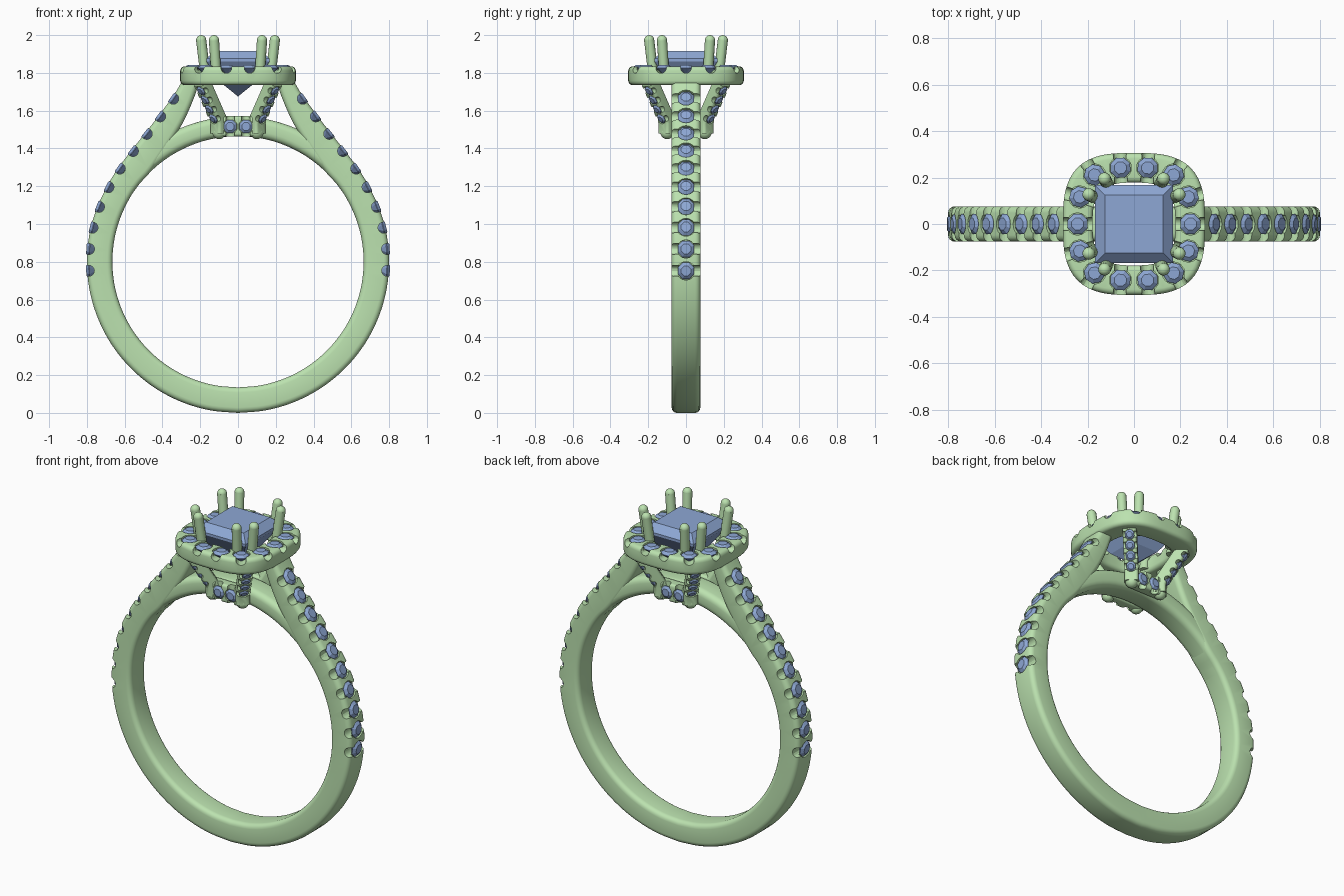
import bpy, bmesh
from math import sin, cos, pi, radians
from mathutils import Vector, Matrix

if "Cube" in bpy.data.objects:
    bpy.data.objects.remove(bpy.data.objects["Cube"])

X, Y, Z = Vector((1, 0, 0)), Vector((0, 1, 0)), Vector((0, 0, 1))


def material(name, color):
    m = bpy.data.materials.new(name)
    m.diffuse_color = color
    m.use_nodes = True
    m.node_tree.nodes["Principled BSDF"].inputs["Base Color"].default_value = m.diffuse_color
    return m


METAL = material("metal", (0.50, 0.76, 0.43, 1))
GEM = material("gem", (0.27, 0.39, 0.66, 1))


def finish(bm, name, mat=None, smooth=True):
    bmesh.ops.recalc_face_normals(bm, faces=bm.faces)
    me = bpy.data.meshes.new(name)
    bm.to_mesh(me)
    bm.free()
    ob = bpy.data.objects.new(name, me)
    bpy.context.collection.objects.link(ob)
    if mat:
        me.materials.append(mat)
    if smooth:
        shade(ob)
    return ob


def activate(ob):
    bpy.ops.object.select_all(action='DESELECT')
    ob.select_set(True)
    bpy.context.view_layer.objects.active = ob


def shade(ob):
    activate(ob)
    bpy.ops.object.shade_smooth_by_angle(angle=radians(35))


def loft(bm, rails, axis, half, rad, closed=False):
    """Rounded-rectangle bar between inner and outer rail points; axis gives its width."""
    rings = []
    for i, o in rails:
        mid, d, h = (i + o) / 2, (o - i).normalized(), (o - i).length / 2
        ring = []
        for q, (su, sv) in enumerate(((1, 1), (-1, 1), (-1, -1), (1, -1))):
            for k in range(5):
                a = q * pi / 2 + k * pi / 8
                ring.append(bm.verts.new(mid + d * (su * (h - rad) + rad * cos(a))
                                         + axis * (sv * (half - rad) + rad * sin(a))))
        rings.append(ring)
    n = len(rings[0])
    for a, b in zip(rings, rings[1:] + (rings[:1] if closed else [])):
        for k in range(n):
            bm.faces.new((a[k], a[(k + 1) % n], b[(k + 1) % n], b[k]))
    if not closed:
        bm.faces.new(rings[0])
        bm.faces.new(rings[-1])


def rod(bm, a, b, r, seg=16):
    d = b - a
    m = Matrix.Translation((a + b) / 2) @ d.to_track_quat('Z', 'Y').to_matrix().to_4x4()
    bmesh.ops.create_cone(bm, cap_ends=True, segments=seg, radius1=r, radius2=r,
                          depth=d.length, matrix=m)


def ball(bm, c, r):
    bmesh.ops.create_uvsphere(bm, u_segments=16, v_segments=10, radius=r,
                              matrix=Matrix.Translation(c))


def spline(p, sub=4):
    """Catmull-Rom smoothing of a point list."""
    q = [p[0] * 2 - p[1]] + p + [p[-1] * 2 - p[-2]]
    out = []
    for i in range(1, len(q) - 2):
        a, b, c, d = q[i - 1:i + 3]
        for k in range(sub):
            t = k / sub
            out.append((b * 2 + (c - a) * t + (a * 2 - b * 5 + c * 4 - d) * t * t
                        + (b * 3 - a - c * 3 + d) * t ** 3) / 2)
    return out + [p[-1]]


def along(pts, start, step, count):
    """Evenly spaced (position, tangent) pairs along a polyline."""
    out, run = [], 0
    for a, b in zip(pts, pts[1:]):
        length = (b - a).length
        while len(out) < count and start + step * len(out) < run + length:
            t = (start + step * len(out) - run) / length
            out.append((a.lerp(b, t), (b - a).normalized()))
        run += length
    return out


def loops(bm, rings, tip):
    """Faceted stone from stacked rings and a bottom tip."""
    rs = [[bm.verts.new(v) for v in r] for r in rings]
    n, tip = len(rs[0]), bm.verts.new(tip)
    bm.faces.new(rs[0])
    for a, b in zip(rs, rs[1:]):
        for k in range(n):
            bm.faces.new((a[k], b[k], b[(k + 1) % n], a[(k + 1) % n]))
    for k in range(n):
        bm.faces.new((rs[-1][k], tip, rs[-1][(k + 1) % n]))


def pave(ob, name, stones, r, reach):
    """Cut scalloped seats into ob and set small round stones; stones = (pos, normal, cross)."""
    notch, seat, gems = bmesh.new(), bmesh.new(), bmesh.new()
    for p, n, w in stones:
        c = p - n * r * 0.18
        rod(notch, c - w * reach, c + w * reach, r * 0.62)
        rod(seat, p - n * r * 0.45, p + n * r, r * 1.04)
        t = n.cross(w)
        ring = lambda s, h: [p + n * (h * r) + (w * cos(a) + t * sin(a)) * s * r
                             for a in (pi / 8 + k * pi / 4 for k in range(8))]
        loops(gems, [ring(0.6, 0.12), ring(1, -0.18), ring(1, -0.25)], p - n * r)
    for bm in (notch, seat):
        cutter = finish(bm, "cutter", smooth=False)
        cutter.hide_render = True
        mod = ob.modifiers.new("cut", 'BOOLEAN')
        mod.operation, mod.solver, mod.object = 'DIFFERENCE', 'EXACT', cutter
        activate(ob)
        bpy.ops.object.modifier_apply(modifier=mod.name)
        bpy.data.objects.remove(cutter)
    shade(ob)
    finish(gems, name, GEM, smooth=False)


def polar(r, deg):
    return Vector((r * cos(radians(deg)), 0, 0.8 + r * sin(radians(deg))))


def xz(pairs):
    return [Vector((x, 0, z)) for x, z in pairs]


def flip(v):
    return Vector((-v.x, v.y, v.z))


# Shank with arms rising to the halo
outer = spline([polar(0.8, a) for a in range(-90, 31, 10)] + xz(
    [(0.635, 1.295), (0.56, 1.395), (0.48, 1.495), (0.40, 1.60), (0.335, 1.69), (0.30, 1.75)]))
inner = spline([polar(0.665, a) for a in range(-90, 31, 10)] + [polar(0.665, 38), polar(0.665, 46)]
               + xz([(0.375, 1.40), (0.295, 1.53), (0.24, 1.65), (0.205, 1.75)]))
half = list(zip(inner, outer))
bm = bmesh.new()
loft(bm, [(flip(i), flip(o)) for i, o in half[:0:-1]] + half, Y, 0.076, 0.028)
shank = finish(bm, "shank", METAL)
right = [(p, Y.cross(t), Y) for p, t in along(outer, 1.208, 0.1165, 10)]
pave(shank, "shank_stones", right + [(flip(p), flip(n), w) for p, n, w in right], 0.047, 0.12)

# Arch closing the finger hole
bm = bmesh.new()
loft(bm, [(polar(0.665, a), polar(0.77, a)) for a in range(34, 147, 4)], Y, 0.074, 0.035)
finish(bm, "arch", METAL)


# Cushion-shaped halo
def cushion(a, deg, z):
    c, s = cos(radians(deg)), sin(radians(deg))
    k = a / (abs(c) ** 3 + abs(s) ** 3) ** (1 / 3)
    return Vector((k * c, k * s, z))


bm = bmesh.new()
loft(bm, [(cushion(0.178, a, 1.785), cushion(0.306, a, 1.785)) for a in range(0, 360, 5)],
     Z, 0.05, 0.024, closed=True)
halo = finish(bm, "halo", METAL)
line = [cushion(0.243, 90 - a, 1.835) for a in range(0, 361, 2)]
per = sum((b - a).length for a, b in zip(line, line[1:]))
pave(halo, "halo_stones", [(p, Z, t.cross(Z)) for p, t in along(line, per / 28, per / 14, 14)],
     0.046, 0.1)

# Diagonal basket struts with rounded feet
bm = bmesh.new()
stones = []
for sx in (-1, 1):
    for sy in (-1, 1):
        out = Vector((sx, sy, 0)).normalized()
        side = Z.cross(out)
        path = [out * d + Z * z for d, z in ((0.27, 1.75), (0.148, 1.555), (0.14, 1.53), (0.14, 1.48))]
        t = (path[0] - path[1]).normalized()
        n = side.cross(t) if side.cross(t).dot(out) > 0 else t.cross(side)
        dirs = (n, (n + out).normalized(), out, out)
        loft(bm, [(p - d * 0.036, p + d * 0.036) for p, d in zip(path, dirs)], side, 0.038, 0.015)
        stones += [(path[1] + t * (0.022 + 0.058 * k) + n * 0.036, n, side) for k in range(4)]
struts = finish(bm, "basket_struts", METAL)
pave(struts, "strut_stones", stones, 0.0275, 0.06)
bm = bmesh.new()
for sx in (-1, 1):
    for sy in (-1, 1):
        ball(bm, Vector((sx * 0.1, sy * 0.1, 1.485)), 0.036)
finish(bm, "strut_feet", METAL)

# Front and back base bars joining the struts
bm = bmesh.new()
stones = []
for s in (-1, 1):
    loft(bm, [(Vector((x, s * 0.06, 1.518)), Vector((x, s * 0.13, 1.518))) for x in (-0.1, 0.1)],
         Z, 0.054, 0.015)
    stones += [(Vector((x, s * 0.13, 1.516)), Y * s, Z) for x in (-0.042, 0.042)]
bars = finish(bm, "base_bars", METAL)
pave(bars, "base_stones", stones, 0.038, 0.09)

# Eight prongs in corner pairs
bm = bmesh.new()
for sx in (-1, 1):
    for sy in (-1, 1):
        for (ax, ay), (bx, by) in (((0.113, 0.168), (0.127, 0.195)), ((0.168, 0.113), (0.195, 0.127))):
            top = Vector((sx * bx, sy * by, 1.973))
            rod(bm, Vector((sx * ax, sy * ay, 1.75)), top, 0.027)
            ball(bm, top, 0.027)
finish(bm, "prongs", METAL)

# Square centre stone
bm = bmesh.new()
square = lambda h, z: [Vector((x * h, y * h, z)) for x, y in ((1, 1), (-1, 1), (-1, -1), (1, -1))]
loops(bm, [square(0.125, 1.915), square(0.168, 1.875), square(0.168, 1.86), square(0.09, 1.748)],
      Vector((0, 0, 1.675)))
finish(bm, "centre_stone", GEM, smooth=False)
